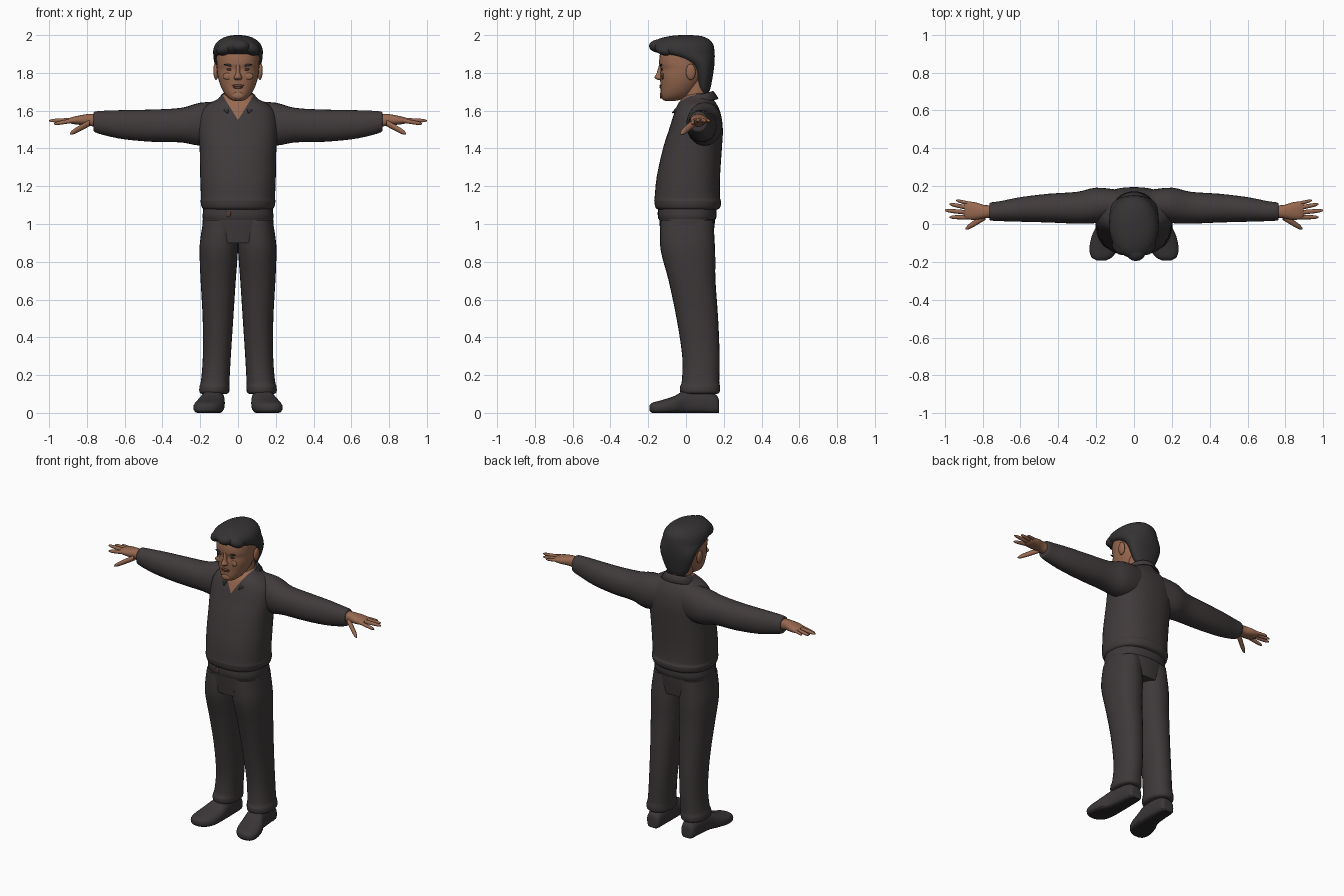
import bpy, bmesh, math
from mathutils import Vector

if "Cube" in bpy.data.objects:
    bpy.data.objects.remove(bpy.data.objects["Cube"])


def material(name, *rgb):
    mat = bpy.data.materials.new(name)
    mat.use_nodes = True
    mat.diffuse_color = (*rgb, 1)
    mat.node_tree.nodes["Principled BSDF"].inputs["Base Color"].default_value = (*rgb, 1)
    return mat


skin = material("skin", .31, .14, .08)
sweater_cloth = material("sweater cloth", .052, .043, .044)
trouser_cloth = material("trouser cloth", .048, .04, .041)
hair_colour = material("dark hair", .036, .033, .034)
shoe_leather = material("shoe leather", .044, .038, .04)
sole_rubber = material("sole rubber", .025, .022, .023)
lip_colour = material("lips", .19, .07, .045)
eye_colour = material("eyes", .05, .03, .025)
buckle_metal = material("buckle", .09, .045, .035)


def finish(name, bm, *mats, angle=50):
    bmesh.ops.recalc_face_normals(bm, faces=bm.faces)
    mesh = bpy.data.meshes.new(name)
    bm.to_mesh(mesh)
    bm.free()
    for mat in mats:
        mesh.materials.append(mat)
    obj = bpy.data.objects.new(name, mesh)
    bpy.context.collection.objects.link(obj)
    bpy.ops.object.select_all(action='DESELECT')
    obj.select_set(True)
    bpy.context.view_layer.objects.active = obj
    bpy.ops.object.shade_smooth_by_angle(angle=math.radians(angle))
    return obj


def smooth_rows(rows, steps):
    """Pass a smooth curve through the cross-section rows."""
    out = []
    rows = [Vector(r) for r in rows]
    for i in range(len(rows) - 1):
        a, b, c, d = rows[max(i - 1, 0)], rows[i], rows[i + 1], rows[min(i + 2, len(rows) - 1)]
        for k in range(steps):
            t = k / steps
            out.append(b + (c - a) * t / 2 + (a * 2 - b * 5 + c * 4 - d) * t * t / 2
                       + (b * 3 - a - c * 3 + d) * t ** 3 / 2)
    return out + [rows[-1]]


def loft(rows, axis, side=1, n=28, power=.85, steps=3, floor=None):
    """Skin rounded sections; each row is position, then low/high on the other two axes."""
    bm = bmesh.new()
    rings = []
    for t, a0, a1, b0, b1 in smooth_rows(rows, steps):
        ring = []
        for k in range(n):
            c, s = math.cos(math.tau * k / n), math.sin(math.tau * k / n)
            a = (a0 + a1) / 2 + (a1 - a0) / 2 * math.copysign(abs(c) ** power, c)
            b = (b0 + b1) / 2 + (b1 - b0) / 2 * math.copysign(abs(s) ** power, s)
            p = {'x': (t, a, b), 'y': (a, t, b), 'z': (a, b, t)}[axis]
            z = p[2] if floor is None else max(p[2], floor)
            ring.append(bm.verts.new((p[0] * side, p[1], z)))
        rings.append(ring)
    for r, q in zip(rings, rings[1:]):
        for k in range(n):
            bm.faces.new((r[k], r[k - 1], q[k - 1], q[k]))
    bm.faces.new(rings[0])
    bm.faces.new(rings[-1])
    return bm


def centred(rows):
    return [(z, -w, w, y0, y1) for z, w, y0, y1 in rows]


def blob(name, loc, size, mat, tilt=0):
    bm = bmesh.new()
    bmesh.ops.create_uvsphere(bm, u_segments=16, v_segments=10, radius=1)
    for v in bm.verts:
        x, y, z = (v.co[i] * size[i] for i in range(3))
        v.co = Vector((x, y, z + x * tilt)) + Vector(loc)
    return finish(name, bm, mat)


# Sweater body, with a V neck cut into the front
bm = loft(centred([(1.075, .17, -.14, .16), (1.085, .19, -.16, .18), (1.12, .198, -.168, .186),
                   (1.14, .196, -.166, .18), (1.25, .2, -.155, .18), (1.4, .203, -.122, .19),
                   (1.5, .21, -.09, .195), (1.58, .2, -.065, .185), (1.63, .165, -.045, .165),
                   (1.66, .11, -.025, .145), (1.69, .075, .005, .13)]), 'z', n=40)
for s in (1, -1):
    front = [f for f in bm.faces if f.calc_center_median().y < .05 and f.calc_center_median().z > 1.5]
    geom = front + list({e for f in front for e in f.edges}) + list({v for f in front for v in f.verts})
    bmesh.ops.bisect_plane(bm, geom=geom, plane_co=(0, 0, 1.55), plane_no=(s, 0, -.62))
for f in bm.faces:
    c = f.calc_center_median()
    f.material_index = int(c.y < .05 and abs(c.x) < (c.z - 1.55) * .62)
finish("sweater", bm, sweater_cloth, skin)

# Folded shirt collar, open at the front
bm = bmesh.new()
strip = []
for k in range(25):
    ang = math.radians(-62 + 304 * k / 24)
    c, s = math.cos(ang), math.sin(ang)
    drop = max(0, -s) ** 2
    strip.append([bm.verts.new((c * r, .06 + s * (r - .005) - drop * fwd, z + .025 * s - drop * low))
                  for r, z, fwd, low in ((.078, 1.675, 0, .0), (.09, 1.68, 0, .0), (.118, 1.64, .045, .035))])
for p, q in zip(strip, strip[1:]):
    for j in range(2):
        bm.faces.new((p[j], p[j + 1], q[j + 1], q[j]))
collar = finish("collar", bm, sweater_cloth)
collar.modifiers.new("thickness", 'SOLIDIFY').thickness = .008

# Waistband and buckle
waist = centred([(.9, .19, -.13, .14), (1.0, .188, -.14, .152), (1.03, .186, -.142, .154)])
finish("hips", loft(waist, 'z', n=36), trouser_cloth)
belt = centred([(1.025, .18, -.14, .15), (1.03, .188, -.147, .16), (1.08, .184, -.147, .16),
                (1.1, .18, -.14, .155)])
finish("belt", loft(belt, 'z', n=36, steps=2), trouser_cloth)
blob("buckle", (-.05, -.146, 1.055), (.012, .004, .018), buckle_metal)

# Neck, head and hair
finish("neck", loft(centred([(1.56, .085, -.03, .12), (1.64, .076, -.025, .12),
                             (1.7, .074, -.015, .12), (1.8, .07, -.01, .11)]), 'z', power=1), skin)
head = finish("head", loft(centred([
    (1.652, .02, -.11, -.06), (1.66, .042, -.125, -.02), (1.685, .068, -.133, .03),
    (1.73, .092, -.134, .07), (1.78, .107, -.138, .1), (1.82, .112, -.134, .115),
    (1.85, .114, -.142, .12), (1.91, .112, -.135, .125), (1.95, .09, -.1, .1)]), 'z', power=.9), skin)
finish("hair", loft(centred([
    (1.685, .05, .08, .115), (1.72, .078, .06, .13), (1.79, .108, .045, .143), (1.84, .122, .015, .15),
    (1.875, .129, -.055, .152), (1.9, .131, -.135, .152), (1.925, .13, -.172, .15),
    (1.955, .118, -.178, .142), (1.98, .09, -.145, .118), (1.995, .052, -.085, .08),
    (2.0, .015, -.03, .03)]), 'z', n=36, power=.95), hair_colour)
blob("quiff", (.01, -.14, 1.942), (.055, .056, .036), hair_colour)
for s, label in ((1, "left"), (-1, "right")):
    blob(label + "_quiff_lobe", (s * .06, -.105, 1.935), (.055, .06, .04), hair_colour, -s * .3)

# Face
bpy.context.view_layer.update()


def on_face(name, x, z, size, mat, tilt=0):
    hit, loc, normal, index = head.ray_cast((x, -1, z), (0, 1, 0))
    blob(name, loc if hit else (x, -.13, z), size, mat, tilt)


finish("nose", loft([(1.762, -.012, .012, -.145, -.12), (1.768, -.021, .021, -.16, -.11),
                     (1.778, -.021, .021, -.167, -.11), (1.8, -.012, .012, -.155, -.11),
                     (1.845, -.012, .012, -.142, -.11)], 'z', n=16, power=1), skin)
on_face("upper_lip", 0, 1.733, (.032, .006, .006), lip_colour)
on_face("lower_lip", 0, 1.723, (.026, .007, .006), lip_colour)
on_face("chin", 0, 1.68, (.03, .006, .018), skin)
for s, label in ((1, "left"), (-1, "right")):
    on_face(label + "_eye", s * .043, 1.818, (.019, .004, .006), eye_colour)
    on_face(label + "_brow", s * .046, 1.841, (.029, .005, .006), hair_colour, s * .15)
    on_face(label + "_cheek", s * .055, 1.782, (.026, .007, .018), skin)
    blob(label + "_ear", (s * .118, .025, 1.805), (.013, .026, .042), skin, s * .6)


# Limbs, built once for each side
def finger(name, base, tip, r, s):
    base, tip = Vector(base), Vector(tip)
    rows = []
    for t, k in ((0, 1), (.5, .95), (.85, .75), (1, .25)):
        p = base.lerp(tip, t)
        rows.append((p.x, p.y - r * k, p.y + r * k, p.z - r * k, p.z + r * k))
    finish(name, loft(rows, 'x', s, n=10, power=1), skin)


for s, label in ((1, "left"), (-1, "right")):
    finish(label + "_sleeve", loft([
        (.08, .03, .18, 1.43, 1.65), (.2, .005, .192, 1.415, 1.642), (.3, .002, .17, 1.432, 1.615),
        (.45, .008, .16, 1.435, 1.606), (.6, .012, .142, 1.448, 1.603), (.7, .015, .122, 1.468, 1.6),
        (.755, .018, .114, 1.485, 1.596), (.765, .024, .106, 1.495, 1.588)],
        'x', s, power=.95), sweater_cloth)
    finish(label + "_palm", loft([
        (.74, .035, .1, 1.51, 1.58), (.79, .03, .1, 1.52, 1.583), (.84, .022, .115, 1.525, 1.575),
        (.88, .025, .118, 1.53, 1.566), (.895, .035, .11, 1.538, 1.56)], 'x', s, n=18), skin)
    for part, base, tip, r in (
            ("little_finger", (.87, .108, 1.55), (.94, .125, 1.545), .01),
            ("ring_finger", (.87, .085, 1.55), (.975, .105, 1.545), .012),
            ("middle_finger", (.87, .06, 1.55), (1, .072, 1.547), .012),
            ("index_finger", (.87, .036, 1.548), (.975, .036, 1.53), .012),
            ("thumb", (.785, .04, 1.535), (.89, -.025, 1.478), .018)):
        finger(label + "_" + part, base, tip, r, s)

    finish(label + "_trouser_leg", loft([
        (1.02, .01, .184, -.135, .145), (.9, .0, .202, -.138, .152), (.82, .003, .203, -.125, .155),
        (.7, .012, .198, -.092, .156), (.5, .025, .187, -.05, .17), (.3, .038, .186, -.02, .178),
        (.17, .045, .196, -.022, .176), (.14, .045, .204, -.032, .18), (.11, .047, .204, -.03, .178),
        (.1, .06, .19, -.015, .165)], 'z', s, power=.9), trouser_cloth)
    bm = loft([
        (.175, .1, .15, .0, .05), (.165, .082, .17, -.01, .09), (.1, .074, .18, -.01, .125),
        (.0, .07, .195, -.01, .122), (-.06, .072, .222, -.01, .09), (-.13, .085, .236, -.01, .067),
        (-.175, .115, .225, -.004, .055), (-.193, .15, .195, .012, .04)], 'y', s, power=.8, floor=0)
    for f in bm.faces:
        f.material_index = int(f.calc_center_median().z < .012)
    finish(label + "_shoe", bm, shoe_leather, sole_rubber)
